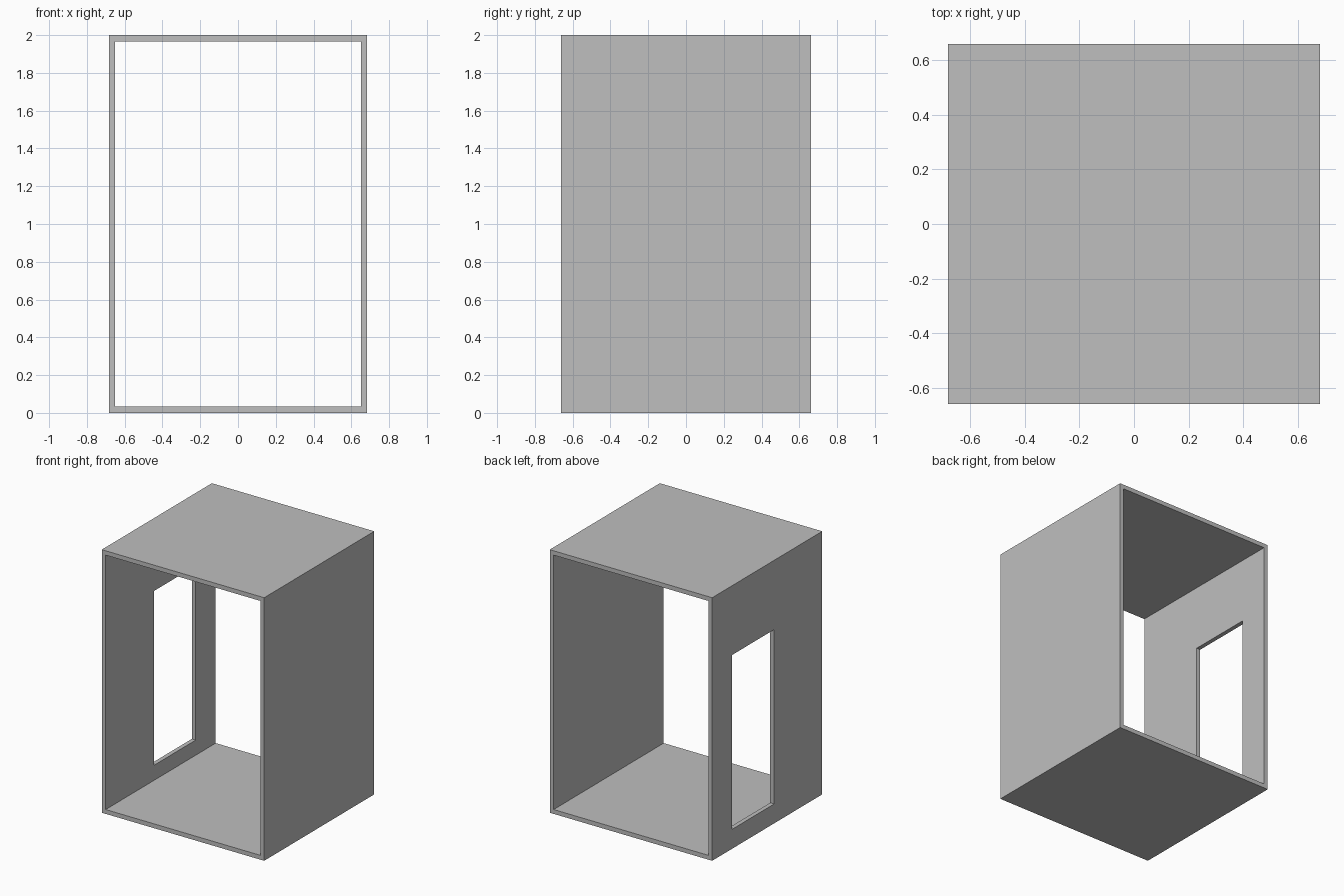
import bpy
import bmesh

default = bpy.data.objects.get("Cube")
if default:
    bpy.data.objects.remove(default, do_unlink=True)

WIDTH, DEPTH, HEIGHT, WALL = 1.366, 1.322, 2.0, 0.033

grey = bpy.data.materials.new("plain grey")
grey.use_nodes = True
colour = (0.52, 0.52, 0.52, 1)
grey.diffuse_color = colour
grey.node_tree.nodes["Principled BSDF"].inputs["Base Color"].default_value = colour


def make_object(name, bm):
    bmesh.ops.recalc_face_normals(bm, faces=bm.faces)
    mesh = bpy.data.meshes.new(name)
    bm.to_mesh(mesh)
    bm.free()
    mesh.materials.append(grey)
    obj = bpy.data.objects.new(name, mesh)
    bpy.context.collection.objects.link(obj)
    return obj


def ring(bm, inset, y):
    x = WIDTH / 2 - inset
    low, high = inset, HEIGHT - inset
    return [bm.verts.new((px, y, pz))
            for px, pz in ((-x, low), (x, low), (x, high), (-x, high))]


# Open-ended box: floor, roof and two side walls as one shell
bm = bmesh.new()
front, back = -DEPTH / 2, DEPTH / 2
rings = [ring(bm, 0, front), ring(bm, 0, back),
         ring(bm, WALL, back), ring(bm, WALL, front)]
for a, b in zip(rings, rings[1:] + rings[:1]):
    for i in range(4):
        j = (i + 1) % 4
        bm.faces.new((a[i], a[j], b[j], b[i]))
shell = make_object("open_box_shell", bm)

# Tall opening cut through one side wall
bm = bmesh.new()
bmesh.ops.create_cube(bm, size=1)
cutter = make_object("side_opening_cutter", bm)
y0, y1, z0, z1 = -0.083, 0.42, 0.148, 1.473
cutter.location = (-WIDTH / 2, (y0 + y1) / 2, (z0 + z1) / 2)
cutter.scale = (0.2, y1 - y0, z1 - z0)
cutter.hide_render = True
cutter.hide_set(True)

cut = shell.modifiers.new("side_opening", "BOOLEAN")
cut.operation = "DIFFERENCE"
cut.solver = "EXACT"
cut.object = cutter

# Bake the cut and drop the helper
bpy.context.view_layer.update()
evaluated = shell.evaluated_get(bpy.context.evaluated_depsgraph_get())
cut_mesh = bpy.data.meshes.new_from_object(evaluated)
shell.modifiers.clear()
shell.data = cut_mesh
bpy.data.objects.remove(cutter, do_unlink=True)
